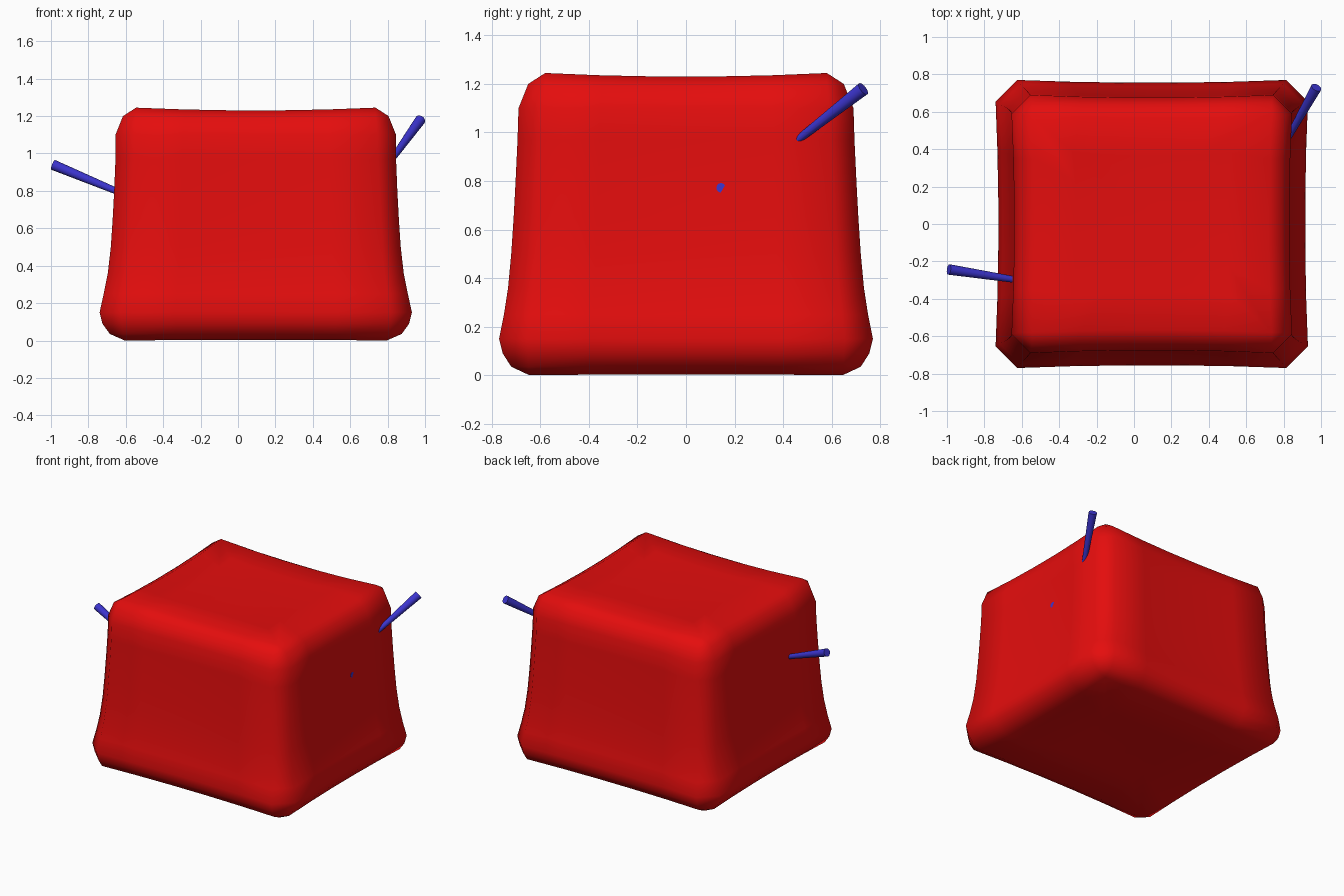
import bpy, bmesh
from mathutils import Vector

if "Cube" in bpy.data.objects:
    bpy.data.objects.remove(bpy.data.objects["Cube"])


def material(name, rgb):
    m = bpy.data.materials.new(name)
    m.diffuse_color = (*rgb, 1)
    m.use_nodes = True
    m.node_tree.nodes["Principled BSDF"].inputs["Base Color"].default_value = m.diffuse_color
    return m


RED = material("red cushion", (0.78, 0.004, 0.004))
BLUE = material("blue pin", (0.045, 0.035, 0.62))
CX = 0.095                      # cushion centre in x
STEPS = (-1, -0.6, -0.2, 0.2, 0.6, 1)


def finish(name, bm, mat, angle):
    bmesh.ops.remove_doubles(bm, verts=bm.verts, dist=0.0005)
    bmesh.ops.recalc_face_normals(bm, faces=bm.faces)
    me = bpy.data.meshes.new(name)
    bm.to_mesh(me)
    bm.free()
    me.materials.append(mat)
    ob = bpy.data.objects.new(name, me)
    bpy.context.collection.objects.link(ob)
    bpy.ops.object.select_all(action='DESELECT')
    ob.select_set(True)
    bpy.context.view_layer.objects.active = ob
    bpy.ops.object.shade_smooth_by_angle(angle=angle)
    return ob


def ring(bm, z, a, b, c, zsag):
    """Chamfered rectangle with slightly hollow sides: core a x b, corner size c."""
    pts = []
    for side in range(4):
        for s in STEPS:
            bow = 1 - s * s
            u, v = (s * a, -(b + c)) if side % 2 == 0 else (a + c, s * b)
            if side % 2 == 0:
                v += 0.015 * bow
            else:
                u -= 0.015 * bow
            if side > 1:
                u, v = -u, -v
            pts.append(bm.verts.new((CX + u, v, z + zsag * bow)))
    return pts


# Cushion: z, core half width, core half depth, corner size, rim sag
levels = [
    (0.004, 0.35, 0.32, 0, 0.003),
    (0.0, 0.70, 0.645, 0, 0.004),
    (0.035, 0.71, 0.65, 0.07, 0.002),
    (0.09, 0.715, 0.65, 0.105, 0),
    (0.15, 0.72, 0.655, 0.115, 0),
    (0.25, 0.703, 0.64, 0.11, 0),
    (0.36, 0.688, 0.63, 0.103, 0),
    (0.50, 0.675, 0.62, 0.10, 0),
    (0.65, 0.667, 0.612, 0.098, 0),
    (0.80, 0.66, 0.605, 0.097, 0),
    (0.97, 0.653, 0.597, 0.097, 0),
    (1.10, 0.65, 0.59, 0.10, 0),
    (1.20, 0.64, 0.58, 0.07, -0.008),
    (1.245, 0.64, 0.58, 0, -0.015),
    (1.23, 0.42, 0.38, 0, -0.006),
    (1.222, 0.2, 0.18, 0, 0),
]
bm = bmesh.new()
rings = [ring(bm, *lv) for lv in levels]
n = len(rings[0])
for lo, hi in zip(rings, rings[1:]):
    for i in range(n):
        j = (i + 1) % n
        bm.faces.new((lo[i], lo[j], hi[j], hi[i]))
bm.faces.new(rings[0][::-1])
bm.faces.new(rings[-1])
finish("cushion", bm, RED, 1.3)


# Tapered pins stuck in the cushion
def pin(name, head, toward, length, r_head, r_tip):
    head = Vector(head)
    d = Vector(toward).normalized()
    rot = d.to_track_quat('Z', 'Y').to_matrix().to_4x4()
    bm = bmesh.new()
    bmesh.ops.create_cone(bm, cap_ends=True, segments=12, radius1=r_head,
                          radius2=r_tip, depth=length)
    bmesh.ops.translate(bm, verts=bm.verts, vec=(0, 0, length / 2))
    bmesh.ops.transform(bm, verts=bm.verts, matrix=rot)
    bmesh.ops.translate(bm, verts=bm.verts, vec=head)
    finish(name, bm, BLUE, 0.7)


pin("left_pin", (-0.99, -0.243, 0.94), (0.325, -0.05, -0.135), 0.5, 0.028, 0.014)
pin("right_pin", (0.975, 0.73, 1.18), (-0.14, -0.25, -0.195), 0.5, 0.029, 0.012)
pin("pin_tip", (0.55, 0.145, 0.76), (0.29, 0.0, 0.012), 0.29, 0.03, 0.02)
